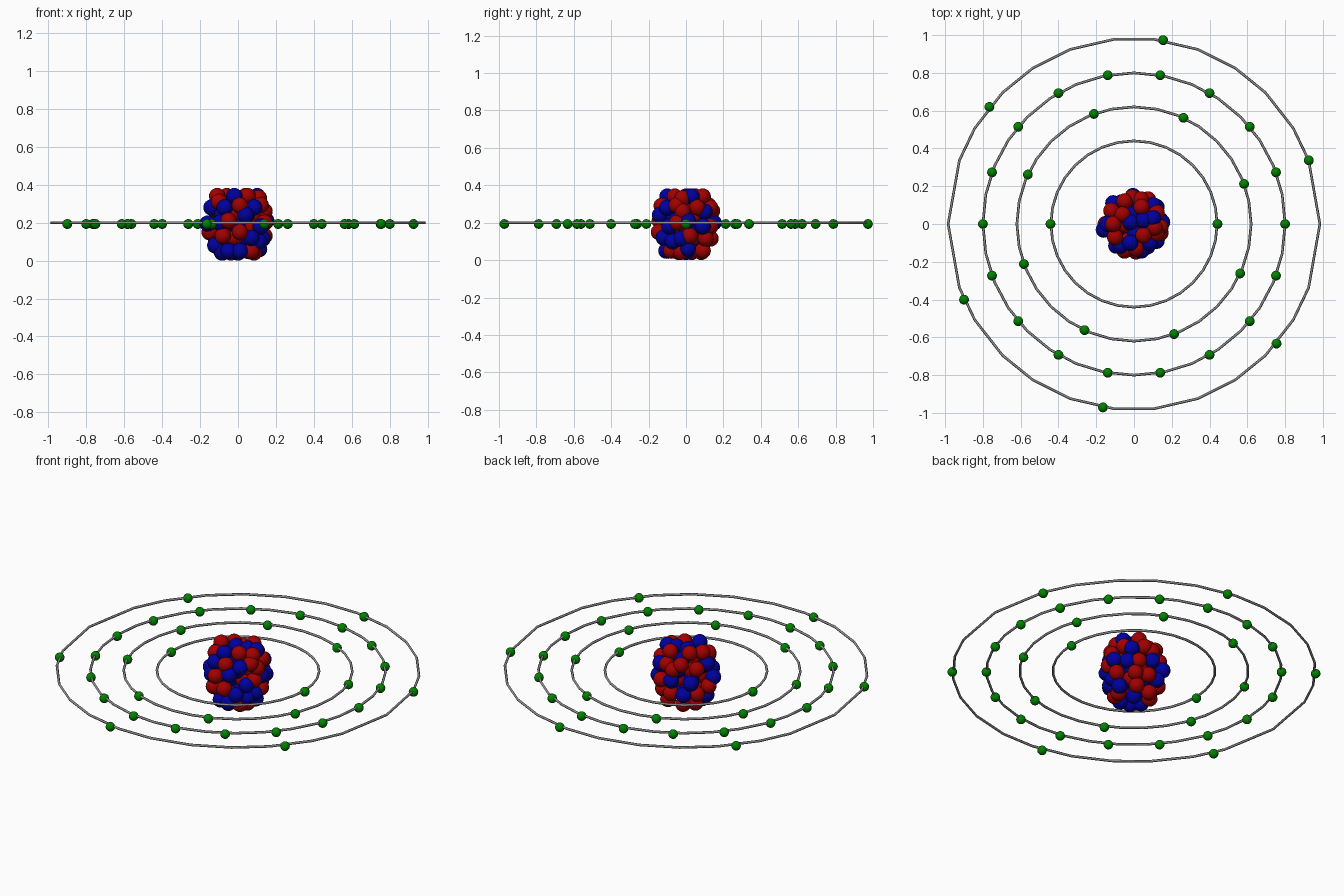
import bpy
import bmesh
from math import cos, sin, sqrt, hypot, radians
from mathutils import Vector

cube = bpy.data.objects.get("Cube")
if cube:
    bpy.data.objects.remove(cube, do_unlink=True)


def material(name, rgb):
    mat = bpy.data.materials.new(name)
    mat.use_nodes = True
    color = (*rgb, 1)
    mat.diffuse_color = color
    mat.node_tree.nodes["Principled BSDF"].inputs["Base Color"].default_value = color
    return mat


red = material("red", (0.36, 0, 0))
blue = material("blue", (0, 0, 0.35))
green = material("green", (0, 0.23, 0))
grey = material("grey", (0.27, 0.27, 0.27))


def ball_mesh(name, radius, mat):
    bm = bmesh.new()
    bmesh.ops.create_uvsphere(bm, u_segments=20, v_segments=12, radius=radius)
    for face in bm.faces:
        face.smooth = True
    mesh = bpy.data.meshes.new(name)
    bm.to_mesh(mesh)
    bm.free()
    mesh.materials.append(mat)
    return mesh


def place(name, mesh, location):
    obj = bpy.data.objects.new(name, mesh)
    obj.location = location
    bpy.context.collection.objects.link(obj)


def polar(radius, degrees, z):
    return Vector((radius * cos(radians(degrees)), radius * sin(radians(degrees)), z))


# Orbit rings: thin tubes swept around a circle
def orbit(name, radius, angles, z=0.2, tube=0.007):
    curve = bpy.data.curves.new(name, "CURVE")
    curve.dimensions = "3D"
    curve.bevel_depth = tube
    curve.bevel_resolution = 1
    spline = curve.splines.new("POLY")
    spline.points.add(len(angles) - 1)
    for point, angle in zip(spline.points, angles):
        point.co = (*polar(radius, angle, z), 1)
    spline.use_cyclic_u = True
    curve.materials.append(grey)
    place(name, curve, (0, 0, 0))


# The outer ring has uneven sides, mirrored from one quarter
quarter = (0, 20, 31, 45, 57, 70, 84)
half = [*quarter, *(180 - a for a in reversed(quarter))]
uneven = half + [a + 180 for a in half[1:-1]]
even = [i * 360 / 32 for i in range(32)]

# Each shell: ring radius, ring angles, electron radius, electron angles
shells = [
    ("first", 0.44, even, 0.442, range(0, 360, 180)),
    ("second", 0.62, even, 0.62, range(20, 380, 45)),
    ("third", 0.8, even, 0.8, range(0, 360, 20)),
    ("outer", 0.984, uneven, 0.985, (20, 81, 141, 204, 260.4, 320)),
]
electron = ball_mesh("electron", 0.026, green)
for name, radius, ring_angles, electron_radius, angles in shells:
    orbit(name + "_orbit", radius, ring_angles)
    for angle in angles:
        place(name + "_electron", electron, polar(electron_radius, angle, 0.193))

# Nucleus: a barrel of balls, R for proton and B for neutron
proton = ball_mesh("proton", 0.043, red)
neutron = ball_mesh("neutron", 0.043, blue)
placed = []


def nucleon(kind, location):
    """Add a ball unless one already fills the spot."""
    location = Vector(location)
    if all((location - other).length > 0.048 for other in placed):
        placed.append(location)
        if kind == "R":
            place("proton", proton, location)
        else:
            place("neutron", neutron, location)


def barrel_depth(across, z):
    reach = 0.15 - 2.1 * (z - 0.195) ** 2
    return sqrt(max(0, reach ** 2 - across ** 2))


def barrel_top(x, y):
    return 0.195 + min(0.145, sqrt(max(0, 0.15 - hypot(x, y)) / 2.1))


# Front, +x side and top balls, in hundredths across the barrel surface
front = [
    ("R", -11, 34), ("B", -3, 34), ("R", 5, 34), ("R", 11, 33), ("B", -14, 28),
    ("B", -7, 28), ("R", 1, 29), ("R", 14, 26), ("R", 8, 25), ("R", -5, 21),
    ("R", -15, 15), ("R", -8, 13), ("R", 1, 15), ("B", 12, 18), ("B", 7, 12),
    ("B", -12, 8), ("B", -5, 5), ("B", 1, 5), ("R", 7, 5), ("B", 11, 10), ("B", 3, 22),
]
side = [
    ("B", -12, 34), ("R", -4, 34), ("B", 3, 34), ("R", 10, 34), ("B", -15, 31),
    ("B", -7, 27), ("R", 6, 27), ("R", 13, 28), ("R", -14, 23), ("B", 1, 21),
    ("B", 9, 18), ("R", 13, 18), ("R", -7, 19), ("B", -12, 14), ("B", -5, 10),
    ("R", 2, 13), ("B", 6, 12), ("R", -8, 5), ("R", 9, 5), ("B", 1, 6),
]
top = [
    ("B", 5, 2), ("B", -2, 1), ("R", -6, 5), ("R", 12, 6), ("R", 12, -5), ("B", 4, -14),
    ("B", -2, -10), ("R", -10, -7), ("B", -16, -3), ("R", -1, 14), ("R", -5, 12),
    ("B", 10, 10), ("R", 4, 9), ("R", -12, 7), ("B", -11, 11), ("R", 5, -6),
]
for kind, x, y in top:
    nucleon(kind, (x / 100, y / 100, barrel_top(x / 100, y / 100)))
for kind, x, z in front:
    nucleon(kind, (x / 100, -barrel_depth(x / 100, z / 100), z / 100))
for kind, y, z in side:
    nucleon(kind, (barrel_depth(y / 100, z / 100), y / 100, z / 100))

# Stacked rings fill the back, the far side, the base and the core
layers = [
    (0.043, 0.09, "BBRRBRRB"),
    (0.043, 0.0, "B"),
    (0.115, 0.132, "BRBBBRRBRBR"),
    (0.2, 0.148, "RRBRBRRBBRRBB"),
    (0.28, 0.132, "BRBRRBBRRBRB"),
    (0.34, 0.1, "BRRBRRBR"),
    (0.12, 0.06, "RBRBR"),
    (0.18, 0.075, "BRBRBR"),
    (0.24, 0.085, "RBRRBRB"),
    (0.29, 0.05, "BRBR"),
    (0.2, 0.0, "R"),
]
for row, (z, radius, kinds) in enumerate(layers):
    for i, kind in enumerate(kinds):
        turn = 360 * (i + 0.3 * (row % 2)) / len(kinds)
        nucleon(kind, polar(radius, 250 + turn, z))
